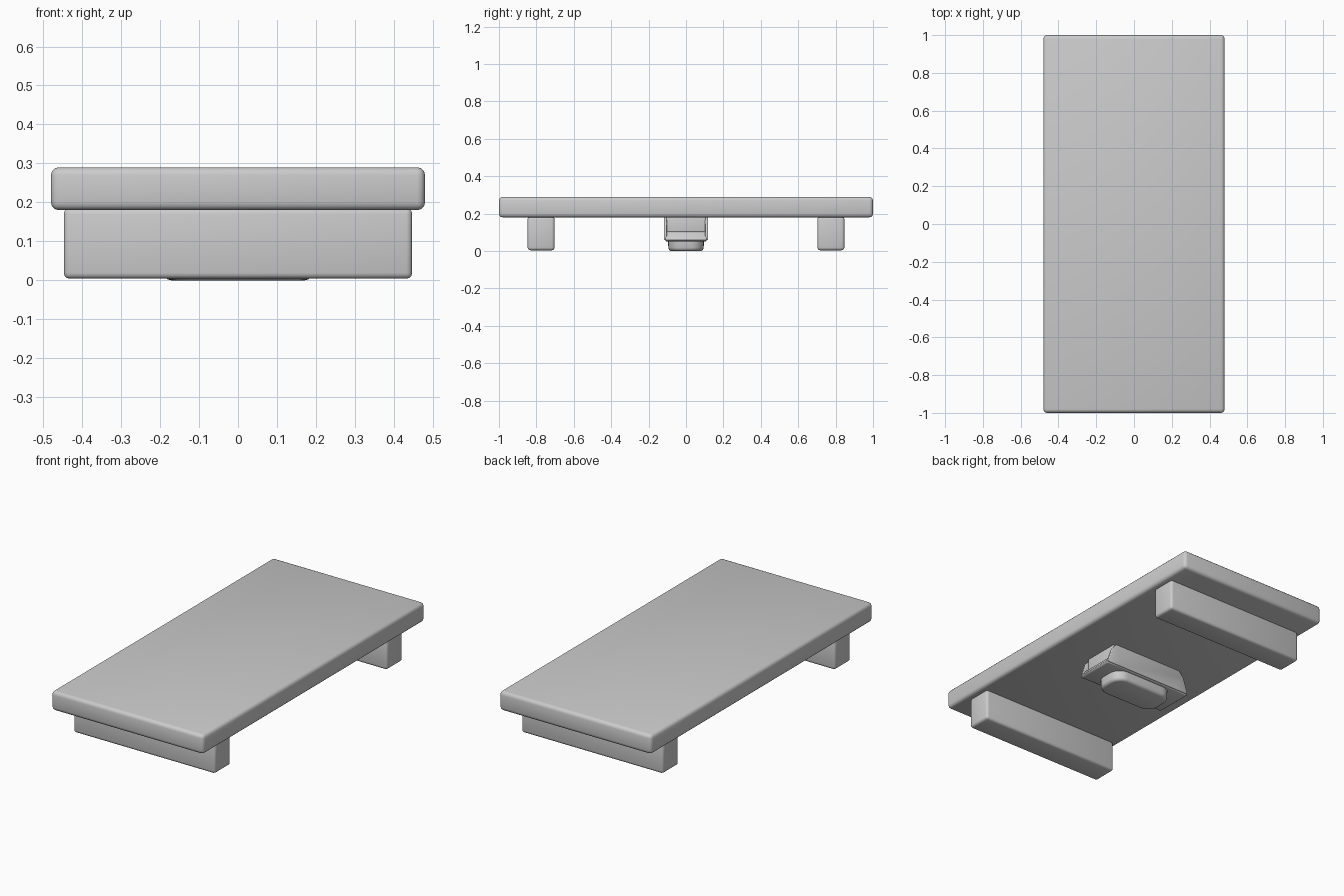
import bpy, bmesh

if "Cube" in bpy.data.objects:
    bpy.data.objects.remove(bpy.data.objects["Cube"], do_unlink=True)

grey = bpy.data.materials.new("light grey")
grey.use_nodes = True
grey.diffuse_color = (0.6, 0.6, 0.6, 1)
grey.node_tree.nodes["Principled BSDF"].inputs["Base Color"].default_value = (0.6, 0.6, 0.6, 1)


def finish(name, bm, bevel, segments=3):
    bmesh.ops.recalc_face_normals(bm, faces=bm.faces[:])
    mesh = bpy.data.meshes.new(name)
    bm.to_mesh(mesh)
    bm.free()
    mesh.materials.append(grey)
    mesh.shade_smooth()
    ob = bpy.data.objects.new(name, mesh)
    bpy.context.collection.objects.link(ob)
    mod = ob.modifiers.new("rounded edges", "BEVEL")
    mod.width, mod.segments = bevel, segments
    mod.limit_method = "ANGLE"
    return ob


def box(name, x, y, z, bevel, corner=0, taper=1):
    """Box from (min, max) ranges; corner rounds the plan, taper scales the bottom."""
    bm = bmesh.new()
    bmesh.ops.create_cube(bm, size=1)
    for v in bm.verts:
        k = taper if v.co.z < 0 else 1
        v.co = [(r[0] + r[1]) / 2 + c * (r[1] - r[0]) * s
                for r, c, s in zip((x, y, z), v.co, (k, k, 1))]
    if corner:
        upright = [e for e in bm.edges
                   if abs(e.verts[0].co.z - e.verts[1].co.z) > 0.01]
        bmesh.ops.bevel(bm, geom=upright, offset=corner, segments=6,
                        profile=0.5, affect="EDGES")
    return finish(name, bm, bevel)


def extrude_profile(name, points, y0, y1, bevel):
    """Half profile in x and z, mirrored across x = 0 and extruded along y."""
    outline = points + [(-x, z) for x, z in reversed(points)]
    bm = bmesh.new()
    face = bm.faces.new([bm.verts.new((x, y0, z)) for x, z in outline])
    new = bmesh.ops.extrude_face_region(bm, geom=[face])["geom"]
    for v in new:
        if isinstance(v, bmesh.types.BMVert):
            v.co.y = y1
    return finish(name, bm, bevel, 2)


# Slab and the two cross feet
box("deck", (-0.48, 0.48), (-1, 1), (0.18, 0.29), 0.02)
for side, name in ((-1, "front_foot"), (1, "back_foot")):
    y = side * 0.775
    box(name, (-0.447, 0.447), (y - 0.072, y + 0.072), (0.004, 0.185), 0.015)

# Mounting bracket under the middle
box("bracket_block", (-0.235, 0.235), (-0.105, 0.105), (0.09, 0.185), 0.006)
flange = [(0.19, 0.055), (0.275, 0.052), (0.287, 0.06), (0.255, 0.10), (0.2, 0.112)]
extrude_profile("bracket_flange", flange, -0.11, 0.11, 0.004)
cheek = [(0.2, 0.06), (0.28, 0.06), (0.25, 0.15), (0.22, 0.183)]
for side, name in ((-1, "front_cheek"), (1, "back_cheek")):
    extrude_profile(name, cheek, side * 0.102, side * 0.118, 0.004)

# Rounded central unit
box("center_unit", (-0.195, 0.195), (-0.097, 0.097), (0, 0.1), 0.018,
    corner=0.07, taper=0.97)
